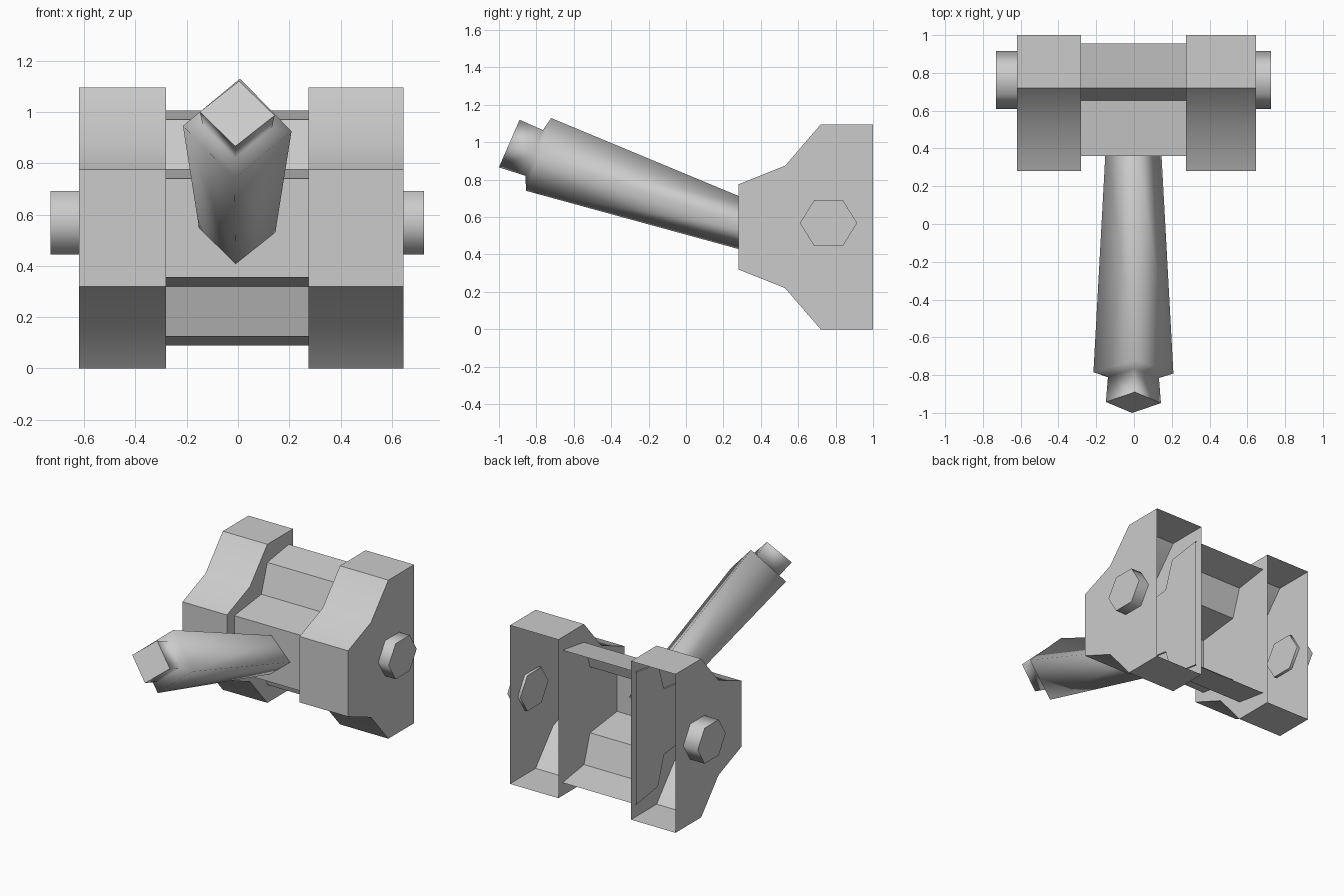
import bpy, bmesh, math
from mathutils import Vector

cube = bpy.data.objects.get("Cube")
if cube:
    bpy.data.objects.remove(cube, do_unlink=True)

grey = bpy.data.materials.new("plain grey")
grey.use_nodes = True
colour = (0.6, 0.6, 0.6, 1)
grey.diffuse_color = colour
grey.node_tree.nodes["Principled BSDF"].inputs["Base Color"].default_value = colour


def loft(name, rings, smooth_angle, open_back=False):
    """Skin matching rings, cap both ends with crisp rims, smooth by angle."""
    bm = bmesh.new()
    loops = [[bm.verts.new(p) for p in ring] for ring in rings]
    n = len(loops[0])
    for a, b in zip(loops, loops[1:]):
        # The last side of an open profile is the missing back wall
        for i in range(n - 1 if open_back else n):
            j = (i + 1) % n
            bm.faces.new((a[i], a[j], b[j], b[i]))
    caps = [bm.faces.new(loops[0]), bm.faces.new(loops[-1])]
    bmesh.ops.recalc_face_normals(bm, faces=bm.faces)
    for face in bm.faces:
        face.smooth = True
    for edge in bm.edges:
        if any(f in caps for f in edge.link_faces):
            edge.smooth = False
        elif len(edge.link_faces) == 2:
            edge.smooth = edge.calc_face_angle() < math.radians(smooth_angle)
    mesh = bpy.data.meshes.new(name)
    bm.to_mesh(mesh)
    bm.free()
    mesh.materials.append(grey)
    obj = bpy.data.objects.new(name, mesh)
    bpy.context.collection.objects.link(obj)
    return obj


def prism(name, profile, x0, x1, smooth_angle, open_back=False):
    """Extrude a (y, z) profile along x."""
    rings = [[(x, y, z) for y, z in profile] for x in (x0, x1)]
    return loft(name, rings, smooth_angle, open_back)


def mirrored(half, mid):
    """Complete an upper half profile by reflecting it in height."""
    return half + [(y, 2 * mid - z) for y, z in reversed(half)]


# Two hollow side housings, open at the back
housing = mirrored([(1, 1.095), (.72, 1.095), (.53, .875), (.28, .775)], .5475)
prism("right_housing", housing, -.62, -.28, 30, True)
prism("left_housing", housing, .275, .645, 30, True)

# Stepped middle shell, its ends just entering the housings
shell = mirrored([(.955, 1.005), (.72, .97), (.655, .775), (.36, .74)], .5475)
prism("middle_shell", shell, -.29, .285, 30, True)

# Hexagonal pins through the outer walls
hexagon = [(.762 + .153 * math.cos(math.radians(a)),
            .568 + .142 * math.sin(math.radians(a))) for a in range(0, 360, 60)]
prism("right_pin", hexagon, -.73, -.60, 65)
prism("left_pin", hexagon, .625, .725, 65)


def diamond(y, z, tilt, wide, high, roll=3):
    """Four-cornered section, leaning by tilt and rolled about the handle."""
    t, r = math.radians(tilt), math.radians(roll)
    up = Vector((0, math.sin(t), math.cos(t)))
    side = Vector((1, 0, 0))
    u = up * math.cos(r) + side * math.sin(r)
    s = side * math.cos(r) - up * math.sin(r)
    centre = Vector((-.003, y, z))
    return [centre + u * high, centre + s * wide,
            centre - u * high, centre - s * wide]


# Tapered handle with a stubby tip
loft("handle", [diamond(.42, .52, 19, .146, .125),
                diamond(-.788, .935, 19, .212, .206),
                diamond(-.812, .943, 21, .135, .131),
                diamond(-.945, .993, 23.5, .146, .139)], 120)
